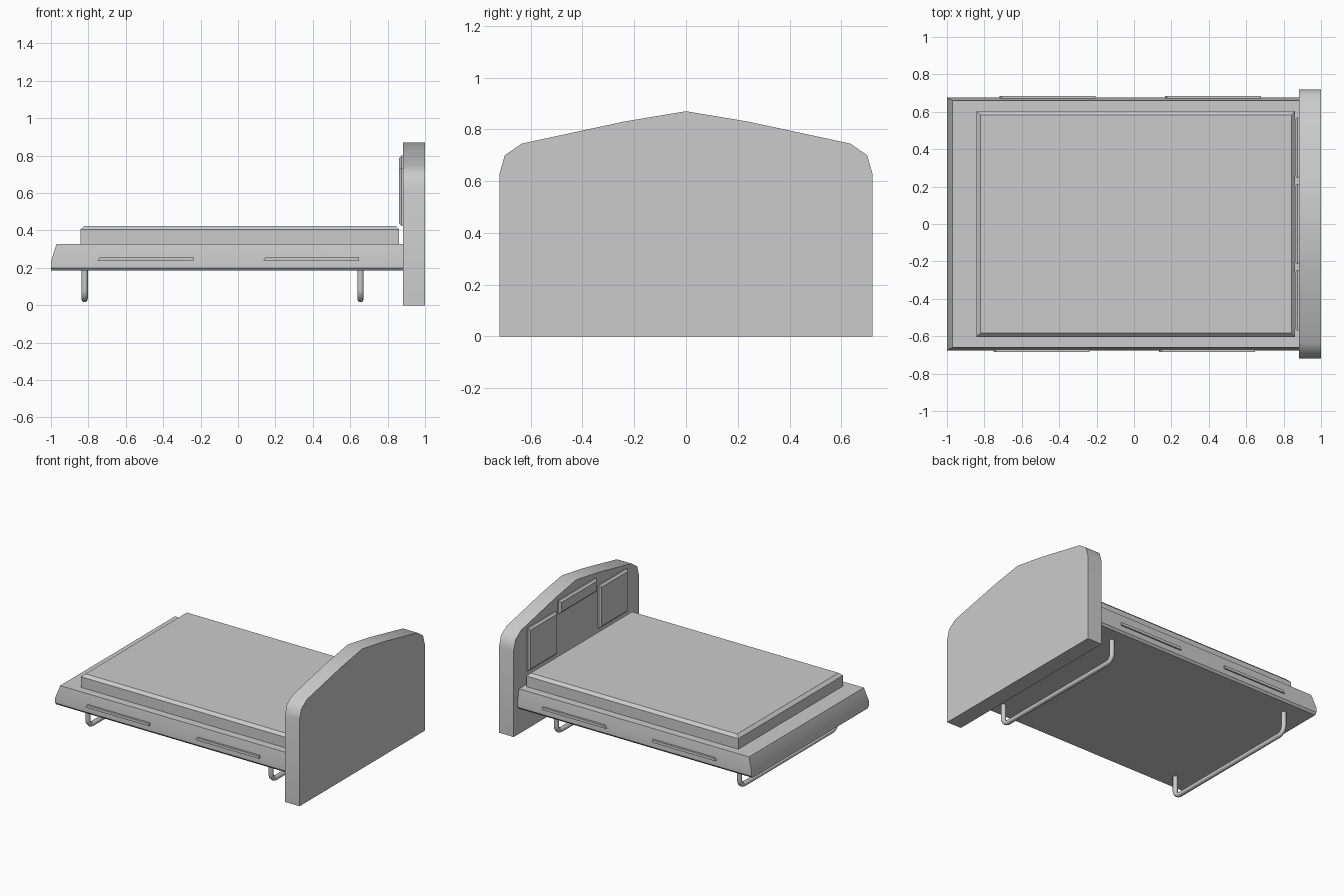
import bpy, bmesh, math

if "Cube" in bpy.data.objects:
    bpy.data.objects.remove(bpy.data.objects["Cube"])


def add_mesh(name, rings, angle=30):
    """Loft a stack of equal-length rings, cap both ends."""
    bm = bmesh.new()
    loops = [[bm.verts.new(p) for p in ring] for ring in rings]
    n = len(loops[0])
    for a, b in zip(loops, loops[1:]):
        for i in range(n):
            j = (i + 1) % n
            bm.faces.new((a[i], a[j], b[j], b[i]))
    bm.faces.new(loops[0])
    bm.faces.new(loops[-1])
    bmesh.ops.recalc_face_normals(bm, faces=bm.faces)
    me = bpy.data.meshes.new(name)
    bm.to_mesh(me)
    bm.free()
    ob = bpy.data.objects.new(name, me)
    bpy.context.collection.objects.link(ob)
    bpy.ops.object.select_all(action='DESELECT')
    ob.select_set(True)
    bpy.context.view_layer.objects.active = ob
    bpy.ops.object.shade_smooth_by_angle(angle=math.radians(angle))
    return ob


def rect(x0, x1, y, z):
    return [(x0, -y, z), (x1, -y, z), (x1, y, z), (x0, y, z)]


# Headboard: gabled profile extruded along x
half = [(0.72, 0), (0.72, 0.63), (0.70, 0.70), (0.635, 0.745), (0.24, 0.83)]
profile = half + [(0, 0.87)] + [(-y, z) for y, z in reversed(half)]
add_mesh("headboard", [[(x, y, z) for y, z in profile] for x in (0.883, 1.0)], 45)

# Bed frame with sloped foot end
add_mesh("bed_frame", [rect(-1.0, 0.885, 0.662, 0.185),
                       rect(-1.0, 0.885, 0.675, 0.20),
                       rect(-1.0, 0.885, 0.675, 0.235),
                       rect(-0.97, 0.885, 0.66, 0.328)], 40)

# Mattress with chamfered top edge
add_mesh("mattress", [rect(-0.843, 0.862, 0.603, 0.32),
                      rect(-0.843, 0.862, 0.603, 0.405),
                      rect(-0.82, 0.842, 0.583, 0.425)], 30)


# Headboard cushions: shallow frustums facing the bed
def cushion(name, y0, y1, z0, z1):
    def ring(x, d):
        return [(x, y0 + d, z0 + d), (x, y1 - d, z0 + d),
                (x, y1 - d, z1 - d), (x, y0 + d, z1 - d)]
    add_mesh(name, [ring(0.89, 0), ring(0.874, 0), ring(0.861, 0.013)], 25)


cushion("left_cushion", 0.245, 0.57, 0.425, 0.735)
cushion("right_cushion", -0.57, -0.245, 0.425, 0.735)
cushion("centre_cushion", -0.215, 0.215, 0.705, 0.80)

# Thin trim strips on both long sides
for side, shift in ((-1, 0.0), (1, 0.03)):
    for i, x0 in enumerate((-0.75, 0.135)):
        x0 += shift
        x1 = x0 + 0.513
        ends = [(x0, 0.238), (x1, 0.238), (x1, 0.258), (x0 + 0.012, 0.258)]
        add_mesh(f"side_trim_{'front' if side < 0 else 'back'}_{i + 1}",
                 [[(x, side * y, z) for x, z in ends] for y in (0.655, 0.685)])

# U-shaped tube legs
R, W, ZB, TUBE = 0.05, 0.555, 0.033, 0.017
arc = [(W - R + R * math.cos(t), ZB + R - R * math.sin(t))
       for t in (math.radians(a) for a in range(0, 91, 18))]
path = [(W, 0.20)] + arc
path += [(-y, z) for y, z in reversed(path)]
for name, x in (("foot_leg", -0.82), ("head_leg", 0.655)):
    cu = bpy.data.curves.new(name, 'CURVE')
    cu.dimensions = '3D'
    cu.bevel_depth = TUBE
    cu.bevel_resolution = 2
    cu.use_fill_caps = True
    sp = cu.splines.new('POLY')
    sp.points.add(len(path) - 1)
    for p, (y, z) in zip(sp.points, path):
        p.co = (x, y, z, 1)
    ob = bpy.data.objects.new(name, cu)
    bpy.context.collection.objects.link(ob)
    bpy.ops.object.select_all(action='DESELECT')
    ob.select_set(True)
    bpy.context.view_layer.objects.active = ob
    bpy.ops.object.convert(target='MESH')
    bpy.ops.object.shade_smooth_by_angle(angle=math.radians(50))
